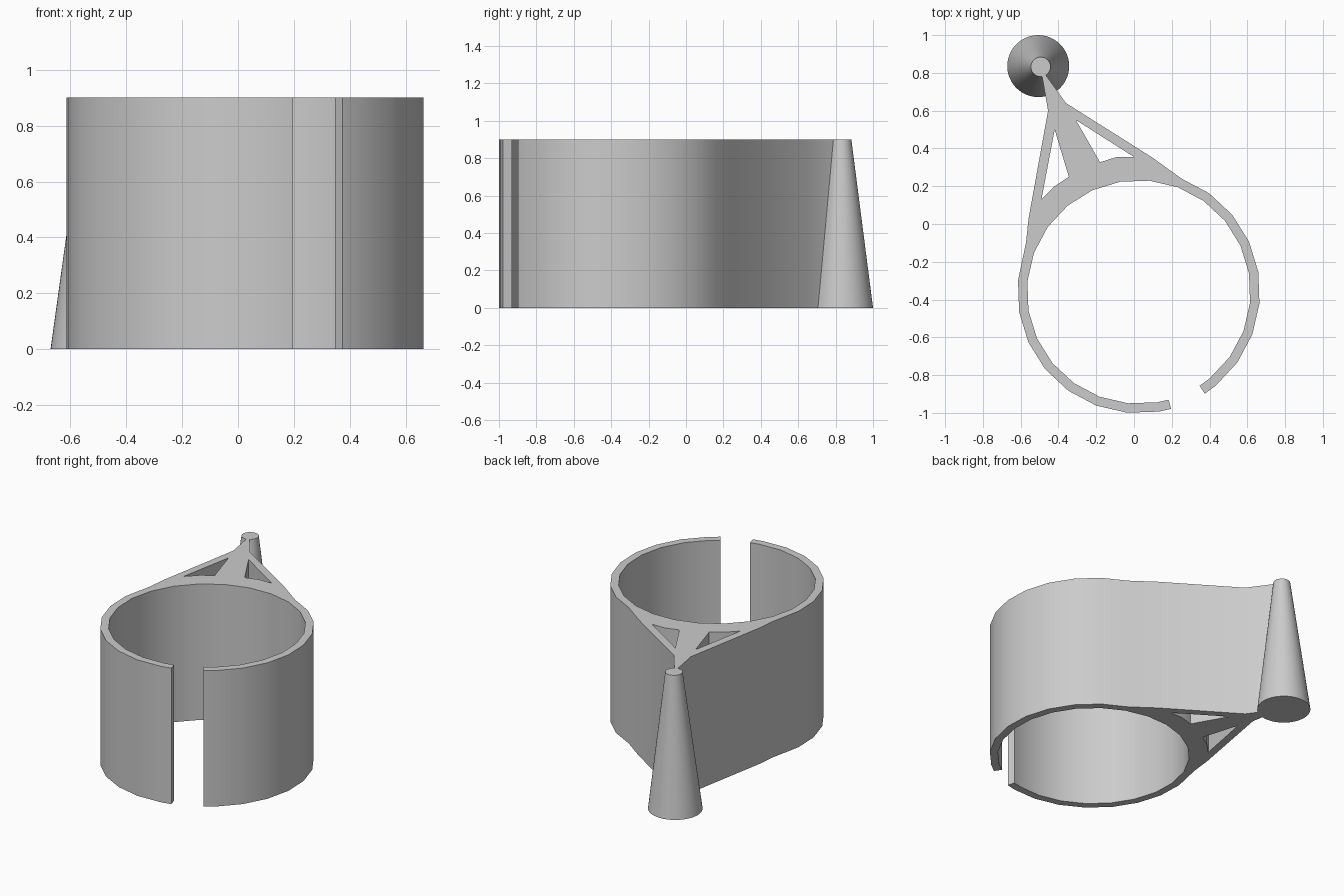
import bpy, bmesh
from math import cos, sin, radians
from mathutils import Vector

cube = bpy.data.objects.get("Cube")
if cube:
    bpy.data.objects.remove(cube, do_unlink=True)

HEIGHT = 0.9
CENTRE = Vector((0.025, -0.36))
OUTER, INNER, STEP = 0.642, 0.592, 15

grey = bpy.data.materials.new("plain grey")
grey.use_nodes = True
grey.diffuse_color = (0.6, 0.6, 0.6, 1)
grey.node_tree.nodes["Principled BSDF"].inputs["Base Color"].default_value = grey.diffuse_color


def finish(name, bm):
    bmesh.ops.recalc_face_normals(bm, faces=bm.faces)
    mesh = bpy.data.meshes.new(name)
    bm.to_mesh(mesh)
    bm.free()
    mesh.materials.append(grey)
    obj = bpy.data.objects.new(name, mesh)
    bpy.context.collection.objects.link(obj)
    bpy.ops.object.select_all(action='DESELECT')
    obj.select_set(True)
    bpy.context.view_layer.objects.active = obj
    bpy.ops.object.shade_smooth_by_angle(angle=radians(25))


def arc(radius, start, count):
    angles = [radians(start + STEP * i) for i in range(count)]
    return [(CENTRE.x + radius * cos(a), CENTRE.y + radius * sin(a)) for a in angles]


def extrude_outline(name, loops):
    bm = bmesh.new()
    for loop in loops:
        verts = [bm.verts.new((x, y, 0)) for x, y in loop]
        for a, b in zip(verts, verts[1:] + verts[:1]):
            bm.edges.new((a, b))
    bmesh.ops.triangle_fill(bm, edges=bm.edges[:], use_beauty=True)
    top = bmesh.ops.extrude_face_region(bm, geom=bm.faces[:], use_keep_orig=True)
    moved = [g for g in top["geom"] if isinstance(g, bmesh.types.BMVert)]
    bmesh.ops.translate(bm, verts=moved, vec=(0, 0, HEIGHT))
    bmesh.ops.dissolve_limit(bm, angle_limit=radians(1), verts=bm.verts[:], edges=bm.edges[:])
    finish(name, bm)


# Open ring merging into a tapered bracket
bracket = [(0.10, 0.35), (-0.36, 0.64), (-0.475, 0.80), (-0.49, 0.80),
           (-0.455, 0.60), (-0.558, 0.03), (-0.572, -0.10)]
gap_right, gap_left = -57, -74.5
outer = (arc(OUTER, gap_right, 1) + arc(OUTER, -50.5, 9) + bracket
         + arc(OUTER, 174.5, 8) + arc(OUTER, gap_left, 1))
inner = arc(INNER, gap_right, 1) + arc(INNER, -50.5, 23) + arc(INNER, gap_left, 1)

# Openings through the bracket
left_opening = [(-0.42, 0.50), (-0.345, 0.25), (-0.42, 0.20), (-0.49, 0.13)]
right_opening = [(-0.307, 0.55), (-0.18, 0.327), (-0.09, 0.355), (0.0, 0.355)]
extrude_outline("clip_ring_with_bracket", [outer + inner[::-1], left_opening, right_opening])

# Tapered post at the bracket tip
bm = bmesh.new()
bmesh.ops.create_cone(bm, cap_ends=True, segments=48, radius1=0.164, radius2=0.052, depth=HEIGHT)
for v in bm.verts:
    v.co += Vector((-0.494 if v.co.z > 0 else -0.507, 0.832 if v.co.z > 0 else 0.836, HEIGHT / 2))
finish("tapered_post", bm)
